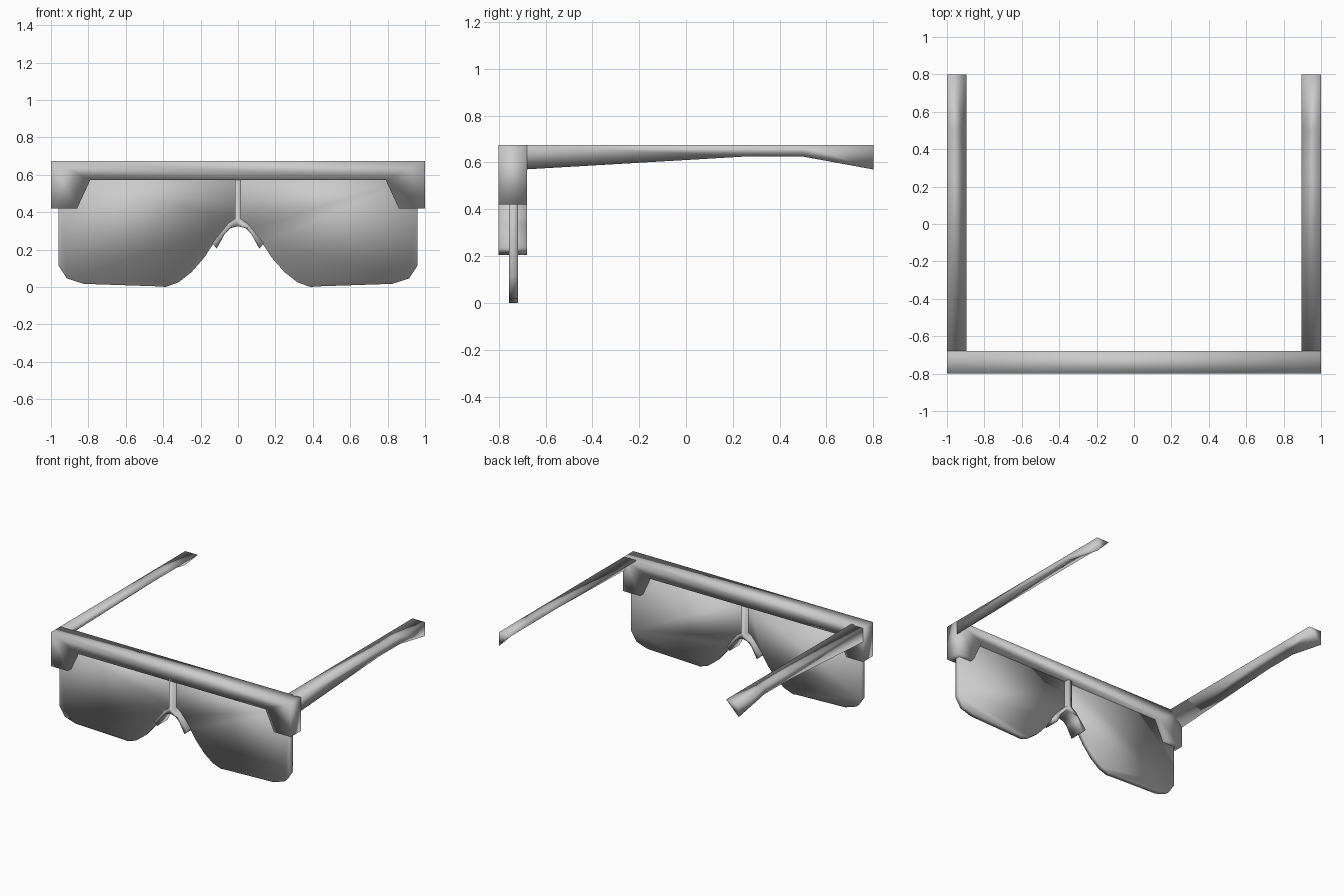
import bpy
import bmesh

if "Cube" in bpy.data.objects:
    bpy.data.objects.remove(bpy.data.objects["Cube"])


def make(name, rings):
    """Skin matching closed rings of points, cap both ends, shade smooth."""
    bm = bmesh.new()
    loops = [[bm.verts.new(p) for p in ring] for ring in rings]
    n = len(loops[0])
    for a, b in zip(loops, loops[1:]):
        for i in range(n):
            j = (i + 1) % n
            bm.faces.new((a[i], a[j], b[j], b[i]))
    bm.faces.new(loops[0])
    bm.faces.new(loops[-1][::-1])
    bmesh.ops.recalc_face_normals(bm, faces=bm.faces)
    for f in bm.faces:
        f.smooth = True
    mesh = bpy.data.meshes.new(name)
    bm.to_mesh(mesh)
    bm.free()
    obj = bpy.data.objects.new(name, mesh)
    bpy.context.collection.objects.link(obj)
    return obj


def plate(name, outline, y0, y1):
    """Extrude an x-z outline along y."""
    return make(name, [[(x, y, z) for x, z in outline] for y in (y0, y1)])


def symmetric(half):
    """Complete a right-hand outline with its mirror image."""
    return half + [(-x, z) for x, z in reversed(half) if x > 0]


FRONT, BACK = -0.8, -0.68

# Brow bar with dropped corners
brow = [(0.79, 0.572), (0.86, 0.42), (1.0, 0.42), (1.0, 0.675)]
plate("brow_bar", symmetric(brow), FRONT, BACK)

# Centre post and flared nose rest
nose = [(0.017, 0.59), (0.017, 0.365), (0.05, 0.342), (0.075, 0.312),
        (0.138, 0.235), (0.114, 0.205), (0.07, 0.285), (0.04, 0.315),
        (0.0, 0.325)]
plate("nose_bridge", symmetric(nose), FRONT, BACK)

# Lens outline and temple side profile (y, underside z)
lens = [(0.01, 0.59), (0.96, 0.59), (0.96, 0.115), (0.915, 0.046),
        (0.825, 0.017), (0.41, 0.003), (0.39, 0.0), (0.32, 0.024),
        (0.25, 0.078), (0.18, 0.158), (0.13, 0.235), (0.07, 0.312),
        (0.01, 0.36)]
temple = [(-0.69, 0.57), (0.25, 0.625), (0.5, 0.625), (0.8, 0.57)]
TOP = 0.675

for side, s in (("right", 1), ("left", -1)):
    plate(f"{side}_lens", [(s * x, z) for x, z in lens], -0.757, -0.718)
    # Temple arm with a wedge-shaped section
    make(f"{side}_temple", [[(s * 0.895, y, TOP), (s, y, TOP), (s, y, z)]
                            for y, z in temple])
